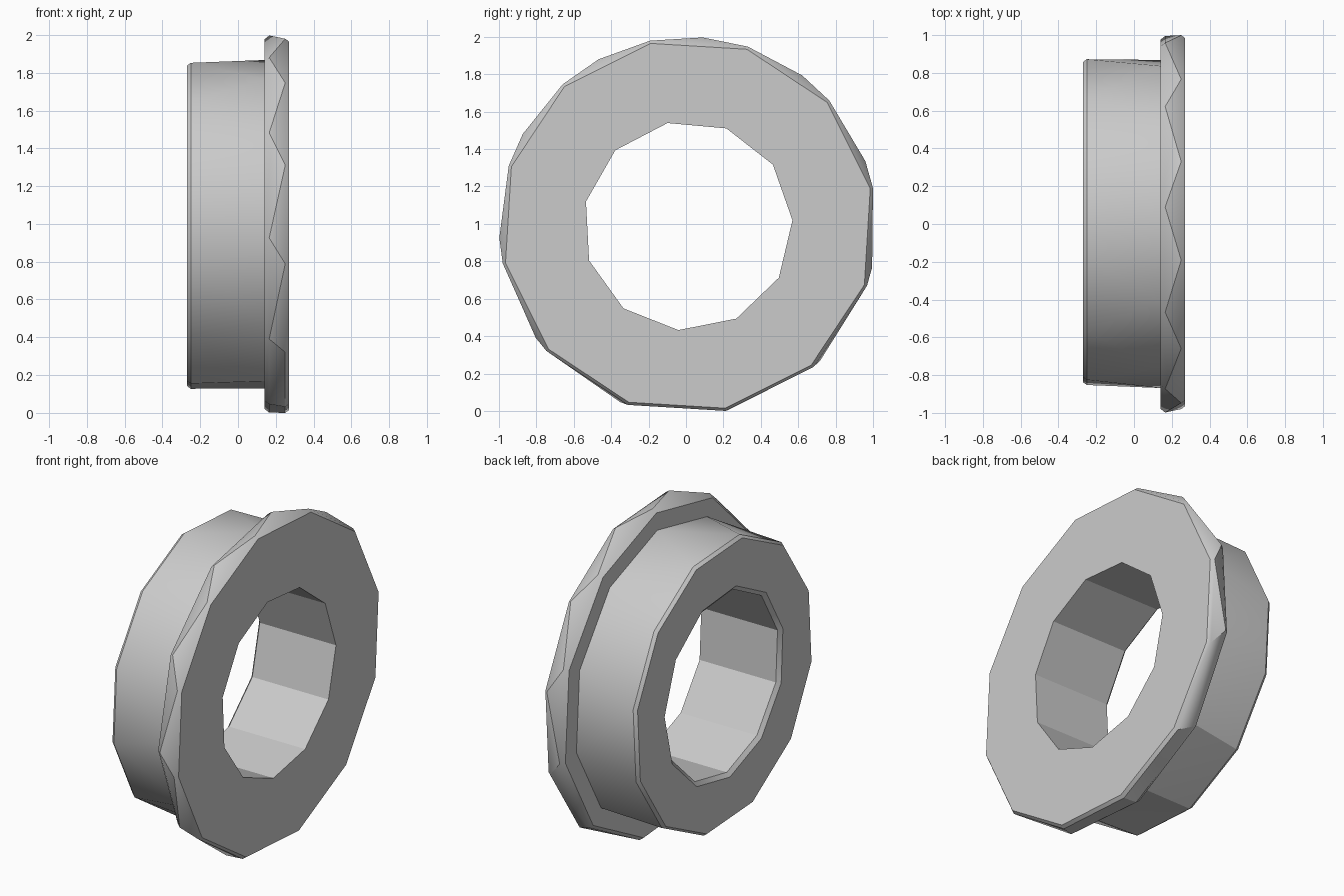
import bpy
import bmesh
from math import cos, sin, radians, tau

if "Cube" in bpy.data.objects:
    bpy.data.objects.remove(bpy.data.objects["Cube"], do_unlink=True)

CENTRE_Y, CENTRE_Z = 0.01, 0.99


def make_ring(bm, x, radius, sides, phase):
    """Polygon of vertices around the x axis, sorted by angle."""
    step = tau / sides
    start = radians(phase) % step
    angles = [start + step * i for i in range(sides)]
    verts = [bm.verts.new((x, CENTRE_Y + radius * cos(a), CENTRE_Z + radius * sin(a)))
             for a in angles]
    return verts, angles


def join_rings(bm, ring_a, ring_b):
    """Quads between matching rings, zigzag triangles between differing ones."""
    (va, aa), (vb, ab) = ring_a, ring_b
    na, nb = len(va), len(vb)
    if na == nb:
        for i in range(na):
            j = (i + 1) % na
            bm.faces.new((va[i], va[j], vb[j], vb[i]))
        return
    i = j = 0
    while i < na or j < nb:
        next_a = aa[(i + 1) % na] + tau * ((i + 1) // na)
        next_b = ab[(j + 1) % nb] + tau * ((j + 1) // nb)
        if j >= nb or (i < na and next_a <= next_b):
            bm.faces.new((va[i % na], va[(i + 1) % na], vb[j % nb]))
            i += 1
        else:
            bm.faces.new((va[i % na], vb[(j + 1) % nb], vb[j % nb]))
            j += 1


# Polygon layouts: sides and starting angle
BORE = (11, 3)
COARSE = (11, 20)
FINE = (12, 11.5)

# Closed section: bore mouth, flange, hub, chamfered bore end
section = [
    (0.27, 0.56, BORE),
    (0.27, 0.995, FINE),
    (0.25, 1.01, FINE),
    (0.165, 1.01, COARSE),
    (0.14, 0.99, COARSE),
    (0.14, 0.88, COARSE),
    (-0.25, 0.88, FINE),
    (-0.27, 0.865, FINE),
    (-0.27, 0.585, BORE),
    (-0.25, 0.56, BORE),
]

bm = bmesh.new()
rings = [make_ring(bm, x, r, *layout) for x, r, layout in section]
for k, ring in enumerate(rings):
    join_rings(bm, ring, rings[(k + 1) % len(rings)])
bmesh.ops.recalc_face_normals(bm, faces=bm.faces[:])

mesh = bpy.data.meshes.new("flanged_ring")
bm.to_mesh(mesh)
bm.free()
flanged_ring = bpy.data.objects.new("flanged_ring", mesh)
bpy.context.collection.objects.link(flanged_ring)

# Plain grey material
grey = bpy.data.materials.new("light_grey")
grey.use_nodes = True
colour = (0.6, 0.6, 0.6, 1)
grey.diffuse_color = colour
for node in grey.node_tree.nodes:
    if node.type == "BSDF_PRINCIPLED":
        node.inputs["Base Color"].default_value = colour
mesh.materials.append(grey)

# Soft hub facets, crisp corners
bpy.ops.object.select_all(action="DESELECT")
flanged_ring.select_set(True)
bpy.context.view_layer.objects.active = flanged_ring
bpy.ops.object.shade_smooth_by_angle(angle=radians(28))
